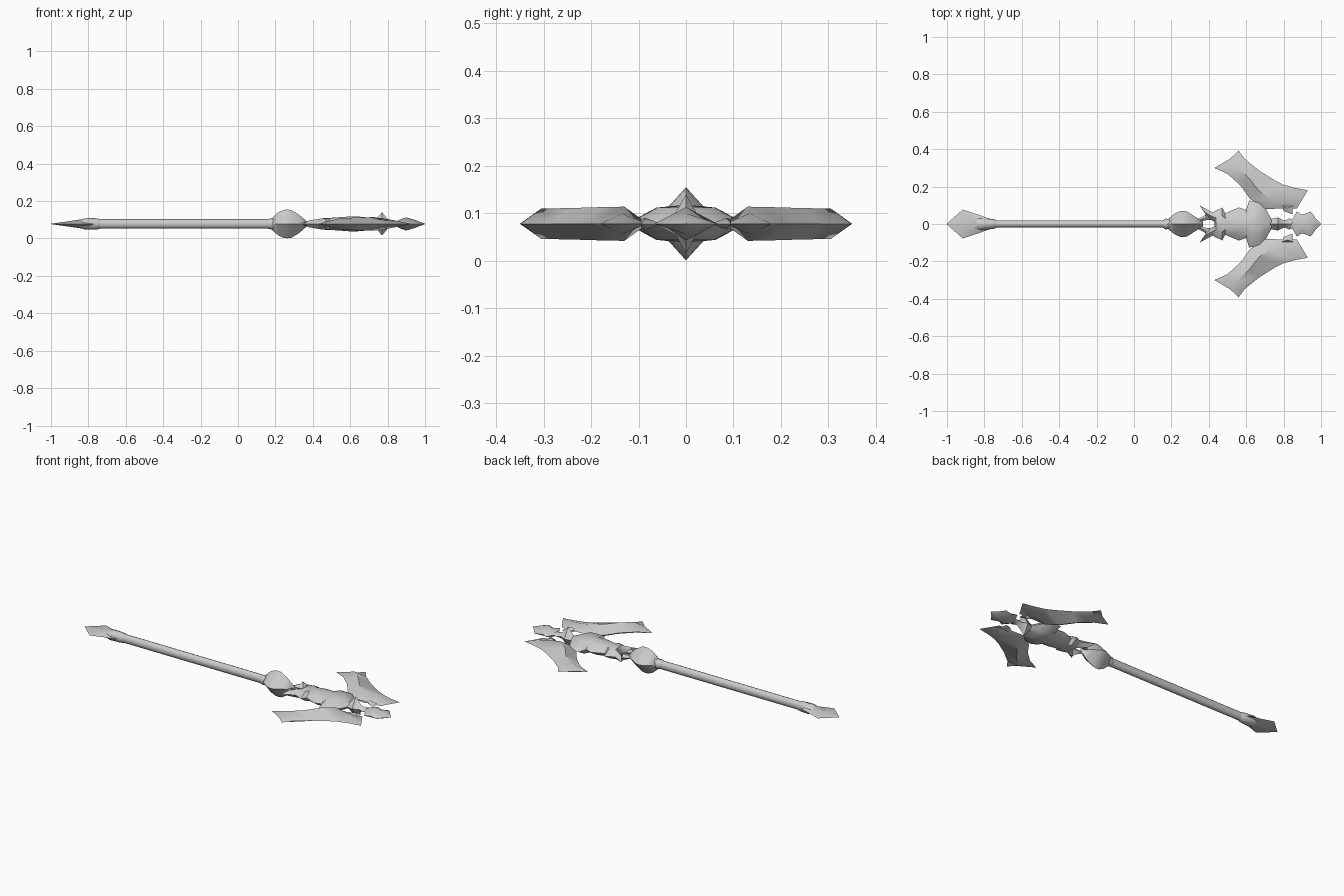
import bpy, bmesh, math

C = 0.078  # height of the weapon's centre plane
steel = bpy.data.materials.new("grey_steel")
steel.diffuse_color = (0.6, 0.6, 0.6, 1)


def finish(name, bm, angle):
    bmesh.ops.remove_doubles(bm, verts=bm.verts, dist=0.0005)
    bmesh.ops.holes_fill(bm, edges=[e for e in bm.edges if e.is_boundary], sides=0)
    bmesh.ops.recalc_face_normals(bm, faces=bm.faces)
    me = bpy.data.meshes.new(name)
    bm.to_mesh(me)
    bm.free()
    me.materials.append(steel)
    me.shade_smooth()
    me.set_sharp_from_angle(angle=math.radians(angle))
    ob = bpy.data.objects.new(name, me)
    bpy.context.collection.objects.link(ob)
    return ob


def turned(name, rows, n=8, angle=50):
    """Rings along x; rows are (x, half width y, half height z)."""
    bm = bmesh.new()
    rings = [[bm.verts.new((x, ry * math.cos(2 * math.pi * i / n),
                            C + rz * math.sin(2 * math.pi * i / n)))
              for i in range(n)] for x, ry, rz in rows]
    for a, b in zip(rings, rings[1:]):
        for i in range(n):
            j = (i + 1) % n
            bm.faces.new((a[i], a[j], b[j], b[i]))
    return finish(name, bm, angle)


def plate(name, rows, sides=(1, -1), angle=50):
    """Lens-like plate: rows of (x, y, half thickness), mirrored in z and y."""
    bm = bmesh.new()
    for sy in sides:
        for sz in (1, -1):
            g = [[bm.verts.new((x, y * sy, C + h * sz)) for x, y, h in r] for r in rows]
            for a, b in zip(g, g[1:]):
                for i in range(len(a) - 1):
                    bm.faces.new((a[i], a[i + 1], b[i + 1], b[i]))
    return finish(name, bm, angle)


# Shaft with collars
turned("shaft", [(-0.79, .02, .025), (0.2, .02, .025)], 12)
turned("rear_collar", [(-0.86, .03, .015), (-0.82, .035, .03), (-0.77, .028, .031),
                       (-0.75, .026, .029), (-0.735, .02, .025)], 8)
turned("front_collar", [(0.155, .02, .025), (0.17, .03, .028), (0.20, .022, .032)], 8)

# Flat pointed pommel
turned("pommel", [(-1, .003, .001), (-0.915, .077, .013), (-0.84, .052, .024),
                  (-0.76, .025, .027)], 4, 60)

# Faceted knob below the head
turned("knob", [(0.18, .025, .03), (0.215, .054, .062), (0.245, .068, .075),
                (0.265, .07, .077), (0.285, .066, .074), (0.325, .04, .05),
                (0.37, .012, .012)], 4, 65)

# Spiked centre of the head: outer x, y / inner x, y / mid thickness, inner thickness
centre = [(0.335, .022, .345, .012, 0, 0), (0.385, .05, .385, .02, .02, 0),
          (0.35, .10, .41, .022, .018, 0), (0.42, .062, .43, .012, .026, 0),
          (0.435, .07, .44, 0, .028, .028), (0.472, .088, .47, 0, .028, .032),
          (0.487, .058, .49, 0, .03, .032), (0.56, .088, .55, 0, .03, .036),
          (0.60, .075, .60, 0, .032, .04), (0.615, .125, .63, 0, .034, .04),
          (0.67, .12, .66, 0, .034, .038), (0.705, .08, .695, 0, .024, .034),
          (0.735, .025, .735, 0, .012, .015)]
plate("head_centre", [[(ox, oy, 0), (ox * .5 + ix * .5, oy * .5 + iy * .5, hm), (ix, iy, hi)]
                      for ox, oy, ix, iy, hm, hi in centre])

# Two swept blades: inner edge, ridge, outer edge
blade = [[(.43, .30, 0), (.515, .35, 0), (.56, .392, 0)],
         [(.50, .268, 0), (.55, .305, .032), (.592, .348, 0)],
         [(.57, .205, 0), (.615, .245, .033), (.67, .285, 0)],
         [(.62, .135, 0), (.665, .18, .035), (.75, .235, 0)],
         [(.70, .08, 0), (.73, .13, .036), (.80, .21, 0)],
         [(.80, .083, 0), (.82, .135, .022), (.86, .193, 0)],
         [(.87, .082, 0), (.90, .132, 0), (.93, .18, 0)]]
for label, s in (("left_blade", 1), ("right_blade", -1)):
    plate(label, blade, (s,))

# Small barbs below the blades
plate("blade_barbs", [[(.79, .095, 0), (.79, .095, .01), (.79, .095, 0)],
                      [(.80, .07, 0), (.82, .085, .012), (.85, .095, 0)],
                      [(.845, .052, 0), (.845, .053, 0), (.847, .055, 0)]])

# Neck bead and spear tip
turned("neck_bead", [(.70, .02, .02), (.735, .028, .02), (.77, .035, .062),
                     (.805, .018, .02), (.83, .03, .012), (.86, .016, .014)], 4, 50)
turned("spear_tip", [(.82, .012, .004), (.85, .03, .015), (.87, .066, .025), (.90, .05, .035),
                     (.945, .066, .022), (.97, .032, .012), (1, .002, .001)], 4, 60)
